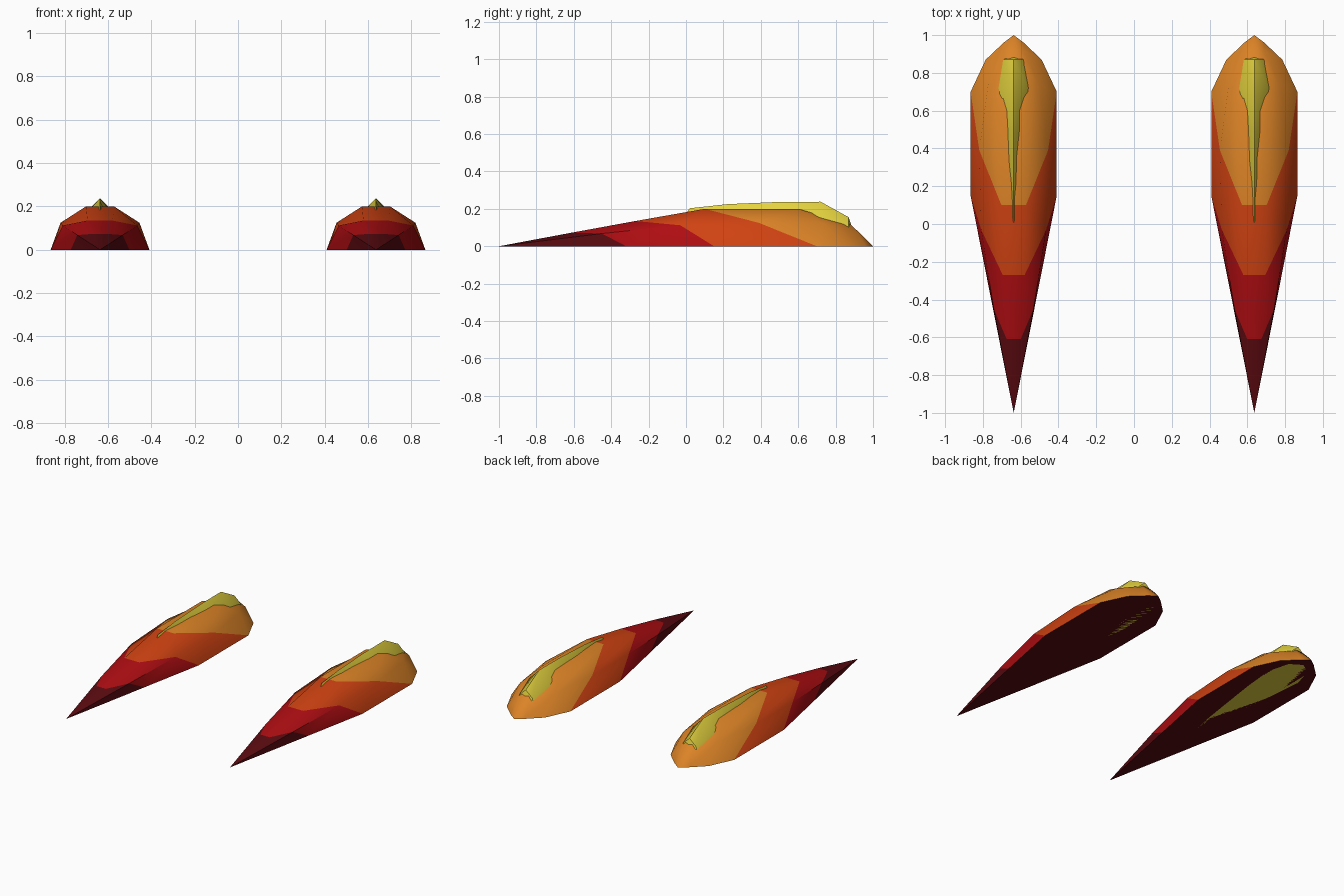
import bpy, bmesh, math

if "Cube" in bpy.data.objects:
    bpy.data.objects.remove(bpy.data.objects["Cube"])

def material(name, rgb):
    m = bpy.data.materials.new(name)
    m.diffuse_color = (*rgb, 1)
    m.use_nodes = True
    m.node_tree.nodes["Principled BSDF"].inputs["Base Color"].default_value = m.diffuse_color
    return m

dark = material("dark red", (0.10, 0.003, 0.005))
red = material("red", (0.42, 0.004, 0.006))
deep = material("deep orange", (0.63, 0.055, 0.006))
orange = material("orange", (0.72, 0.23, 0.02))
yellow = material("yellow", (0.78, 0.65, 0.05))

SPACING = 0.637

def loft(name, cx, tail, rings, nose, mats, bands):
    """Skin half sections (x, y, z from base to top), mirrored, between two tips."""
    bm = bmesh.new()
    loops = []
    for ring in rings:
        pts = list(ring)
        pts += [(-x, y, z) for x, y, z in reversed(ring) if x > 0]
        loops.append([bm.verts.new(p) for p in pts])
    t, n = bm.verts.new((0, tail, 0)), bm.verts.new((0, nose, 0))
    count = len(loops[0])

    def face(vs, idx):
        bm.faces.new(vs).material_index = idx

    for i in range(count - 1):
        face((t, loops[0][i], loops[0][i + 1]), bands[0])
        for k in range(len(loops) - 1):
            a, b = loops[k], loops[k + 1]
            face((a[i], b[i], b[i + 1], a[i + 1]), bands[k + 1])
        face((loops[-1][i], n, loops[-1][i + 1]), bands[-1])
    # flat underside
    face([t] + [l[-1] for l in loops] + [n] + [l[0] for l in reversed(loops)], 0)
    bmesh.ops.recalc_face_normals(bm, faces=bm.faces)
    me = bpy.data.meshes.new(name)
    bm.to_mesh(me)
    bm.free()
    for m in mats:
        me.materials.append(m)
    ob = bpy.data.objects.new(name, me)
    ob.location.x = cx
    bpy.context.collection.objects.link(ob)
    bpy.ops.object.select_all(action='DESELECT')
    ob.select_set(True)
    bpy.context.view_layer.objects.active = ob
    bpy.ops.object.shade_smooth_by_angle(angle=math.radians(42))

# flame body: slanted rings that are also the colour borders
body = [
    [(0.135, -0.32, 0), (0.105, -0.45, 0.068), (0.037, -0.61, 0.073)],
    [(0.228, 0.15, 0), (0.172, -0.03, 0.112), (0.058, -0.27, 0.135)],
    [(0.228, 0.70, 0), (0.182, 0.39, 0.125), (0.065, 0.10, 0.20)],
    [(0.148, 0.87, 0), (0.135, 0.74, 0.12), (0.065, 0.60, 0.20)],
    [(0.053, 0.96, 0), (0.05, 0.92, 0.07), (0.025, 0.88, 0.118)],
]

# hot core: (y, base half width, flank half width, flank z, crest z)
core_rows = [
    (0.02, 0.03, 0.010, 0.165, 0.203),
    (0.22, 0.06, 0.030, 0.165, 0.225),
    (0.50, 0.10, 0.060, 0.165, 0.237),
    (0.72, 0.12, 0.076, 0.160, 0.238),
    (0.87, 0.08, 0.050, 0.110, 0.155),
]
core = [[(b, y, 0), (w, y, z), (0, y, top)] for y, b, w, z, top in core_rows]

for side, s in (("left", -1), ("right", 1)):
    loft(side + "_flame", s * SPACING, -1, body, 1,
         [dark, red, deep, orange], [0, 1, 2, 3, 3, 3])
    loft(side + "_hot_core", s * SPACING, -0.12, core, 0.92, [yellow], [0] * 6)
